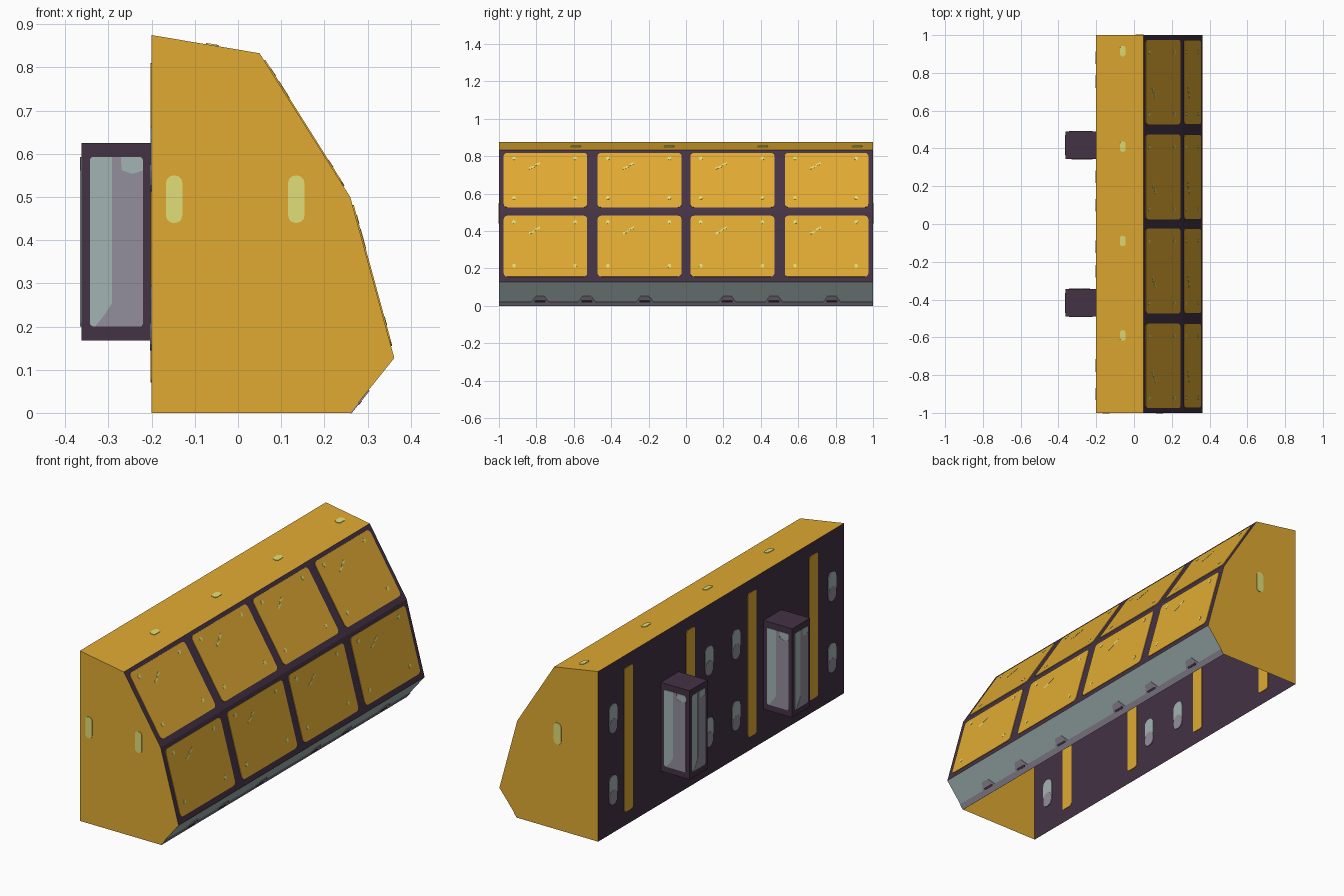
import bpy, bmesh, math
from mathutils import Vector

if "Cube" in bpy.data.objects:
    bpy.data.objects.remove(bpy.data.objects["Cube"])


def material(name, rgb):
    lin = [(c / 255 / 12.92) if c < 11 else ((c / 255 + 0.055) / 1.055) ** 2.4 for c in rgb]
    m = bpy.data.materials.new(name)
    m.diffuse_color = (*lin, 1)
    m.use_nodes = True
    m.node_tree.nodes["Principled BSDF"].inputs["Base Color"].default_value = m.diffuse_color
    return m


YELLOW = material("warm_yellow", (224, 170, 50))
DARK = material("dark_plum", (68, 50, 68))
GREY = material("light_blue_grey", (163, 180, 180))
MAUVE = material("mauve_grey", (146, 141, 156))
LIME = material("pale_lime", (225, 223, 120))


def finish(name, bm, mats):
    me = bpy.data.meshes.new(name)
    bm.to_mesh(me)
    bm.free()
    for m in mats:
        me.materials.append(m)
    ob = bpy.data.objects.new(name, me)
    bpy.context.collection.objects.link(ob)
    return ob


def rounded(u0, u1, v0, v1, r, seg=3):
    """Rounded rectangle outline."""
    pts = []
    for i, (cu, cv) in enumerate([(u1 - r, v1 - r), (u0 + r, v1 - r), (u0 + r, v0 + r), (u1 - r, v0 + r)]):
        for k in range(seg + 1):
            a = math.pi / 2 * (i + k / seg)
            pts.append((cu + r * math.cos(a), cv + r * math.sin(a)))
    return pts


def pill(u, v, w, h):
    return rounded(u - w / 2, u + w / 2, v - h / 2, v + h / 2, w * 0.45)


def plates(name, outlines, origin, u, v, mat, half=0.003):
    """Thin plates straddling a sheet, so they show on both sides."""
    o, u, v = Vector(origin), Vector(u).normalized(), Vector(v).normalized()
    n = u.cross(v)
    bm = bmesh.new()
    for pts in outlines:
        face = bm.faces.new([bm.verts.new(o + u * a + v * b - n * half) for a, b in pts])
        ext = bmesh.ops.extrude_face_region(bm, geom=[face], use_keep_orig=True)
        bmesh.ops.translate(bm, vec=n * half * 2, verts=[g for g in ext["geom"] if isinstance(g, bmesh.types.BMVert)])
    bmesh.ops.recalc_face_normals(bm, faces=bm.faces)
    return finish(name, bm, [mat])


# Hollow housing: open underneath, one colour per side
profile = [(-0.2, 0), (-0.2, 0.875), (0.05, 0.833), (0.26, 0.5), (0.362, 0.127), (0.26, 0)]
bm = bmesh.new()
near = [bm.verts.new((x, -1, z)) for x, z in profile]
far = [bm.verts.new((x, 1, z)) for x, z in profile]
for i, slot in enumerate([1, 0, 1, 1, 2]):
    bm.faces.new((near[i], near[i + 1], far[i + 1], far[i])).material_index = slot
bm.faces.new(near)
bm.faces.new(far[::-1])
bmesh.ops.recalc_face_normals(bm, faces=bm.faces)
finish("housing", bm, [YELLOW, DARK, GREY])

# Front panels in two sloped rows, with worn corner specks and scratches
columns = [(-0.975, -0.528), (-0.473, -0.024), (0.024, 0.473), (0.528, 0.975)]
rows = [("upper", profile[3], profile[2]), ("lower", profile[4], profile[3])]
for row, (x0, z0), (x1, z1) in rows:
    up = Vector((x1 - x0, 0, z1 - z0))
    L = up.length
    lo, hi = 0.075 * L, 0.95 * L
    base, along = (x0, 0, z0), (0, 1, 0)
    plates(row + "_panels", [rounded(a, b, lo, hi, 0.02) for a, b in columns], base, along, up, YELLOW)
    marks = []
    for a, b in columns:
        for y in (a + 0.055, b - 0.065):
            for s in (lo + 0.06, hi - 0.035):
                marks.append(pill(y, s, 0.018, 0.02))
        c, s = a + 0.165, hi - 0.085
        marks.append([(c - 0.03, s - 0.02), (c + 0.0, s - 0.006), (c + 0.0, s + 0.004), (c - 0.03, s - 0.008)])
        marks.append([(c + 0.002, s + 0.002), (c + 0.03, s + 0.014), (c + 0.03, s + 0.026), (c + 0.002, s + 0.012)])
    plates(row + "_panel_wear", marks, base, along, up, LIME, 0.0042)

# Lower skirt: mauve edge strip with humps and dark bolt slots
skirt = (0.102, 0, 0.127)
bumps = [-0.78, -0.53, -0.22, 0.22, 0.47, 0.78]
edge = [(-1, 0), (1, 0), (1, 0.03)]
for y in reversed(bumps):
    edge += [(y + 0.045, 0.03), (y + 0.022, 0.068), (y - 0.022, 0.068), (y - 0.045, 0.03)]
edge.append((-1, 0.03))
plates("skirt_edge", [edge], (0.26, 0, 0), (0, 1, 0), skirt, MAUVE)
plates("skirt_slots", [rounded(y - 0.03, y + 0.03, 0.026, 0.038, 0.005) for y in bumps],
       (0.26, 0, 0), (0, 1, 0), skirt, DARK, 0.0042)

# Lights on the ends and the top
plates("front_end_marks", [pill(x, 0.495, 0.038, 0.11) for x in (-0.148, 0.135)],
       (0, -1, 0), (1, 0, 0), (0, 0, 1), LIME)
plates("back_end_mark", [pill(0.03, 0.495, 0.042, 0.11)], (0, 1, 0), (1, 0, 0), (0, 0, 1), LIME)
plates("top_marks", [pill(0.142, y, 0.03, 0.056) for y in (0.915, 0.41, -0.09, -0.59)],
       (-0.2, 0, 0.875), (0.25, 0, -0.042), (0, 1, 0), LIME)

# Back wall: yellow stripes and two-tone vents
wall = ((-0.2, 0, 0), (0, 1, 0), (0, 0, 1))
plates("back_stripes", [rounded(y - 0.034, y + 0.034, 0.07, 0.81, 0.012) for y in (0.755, 0.25, -0.25, -0.75)],
       *wall, YELLOW)
vents = [(y, z) for y in (0.88, 0.10, -0.12, -0.90) for z in (0.22, 0.588)]
plates("vents", [pill(y, z, 0.064, 0.15) for y, z in vents], *wall, GREY)
plates("vent_lower_halves", [pill(y, z - 0.037, 0.066, 0.076) for y, z in vents], *wall, MAUVE, 0.0042)

# Two boxes on the back wall, each with framed glossy panels on three sides
X0, X1, Z0, Z1 = -0.363, -0.2, 0.168, 0.625
shade = [(0.1, 0), (0.97, 0), (1, 0.02), (1, 0.92), (0.8, 0.9), (0.6, 0.92), (0.58, 1), (0.42, 1),
         (0.42, 0.14), (0.3, 0.08)]
for side, y0, y1 in (("front", -0.49, -0.345), ("back", 0.345, 0.49)):
    bm = bmesh.new()
    bmesh.ops.create_cube(bm, size=1)
    for v in bm.verts:
        v.co = (X0 if v.co.x < 0 else X1, y0 if v.co.y < 0 else y1, Z0 if v.co.z < 0 else Z1)
    bmesh.ops.delete(bm, geom=[f for f in bm.faces if f.normal.x > 0.5], context="FACES")
    finish(side + "_box", bm, [DARK])
    # each face: lower-left corner seen from outside, direction to the right, width
    faces = [("front", (X0, y0, Z0), (1, 0, 0), X1 - X0),
             ("outer", (X0, y1, Z0), (0, -1, 0), y1 - y0),
             ("rear", (X1, y1, Z0), (-1, 0, 0), X1 - X0)]
    for label, corner, right, width in faces:
        w, h = width - 0.04, Z1 - Z0 - 0.064
        name = f"{side}_box_{label}"
        plates(name + "_panel", [rounded(0.02, 0.02 + w, 0.032, 0.032 + h, 0.008)],
               corner, right, (0, 0, 1), GREY, 0.0015)
        plates(name + "_shade", [[(0.02 + a * w, 0.032 + b * h) for a, b in shade]],
               corner, right, (0, 0, 1), MAUVE, 0.0025)
